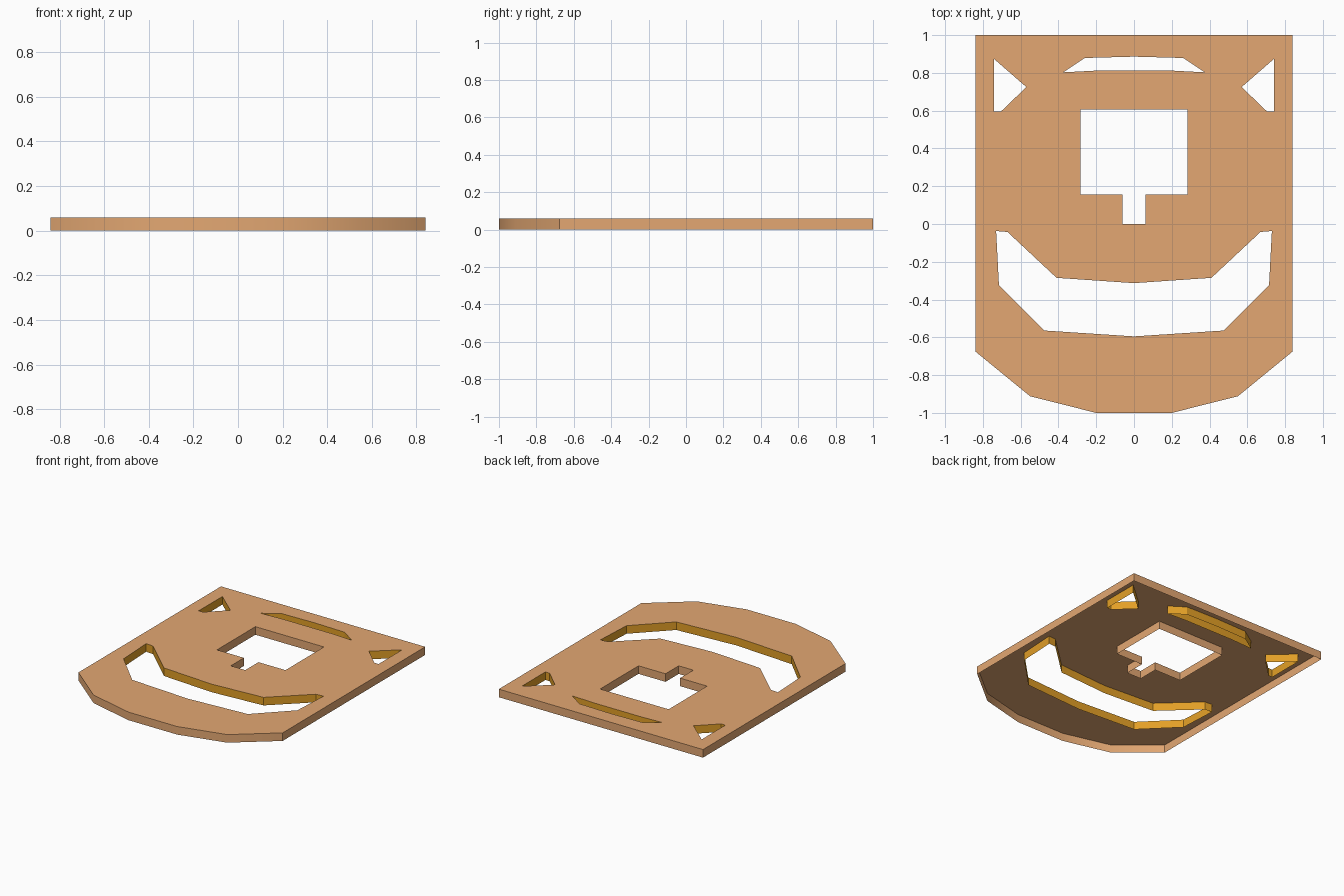
import bpy, bmesh, math

if "Cube" in bpy.data.objects:
    bpy.data.objects.remove(bpy.data.objects["Cube"])

THICK = 0.06


def material(name, rgb):
    m = bpy.data.materials.new(name)
    m.diffuse_color = (*rgb, 1)
    m.use_nodes = True
    m.node_tree.nodes["Principled BSDF"].inputs["Base Color"].default_value = m.diffuse_color
    return m


def mirrored(half):
    """Close a right-hand half outline with its mirror image."""
    return half + [(-x, y) for x, y in reversed(half) if x > 0]


# Outlines: right halves listed top to bottom
outer = mirrored([(0.84, 1), (0.84, -0.675), (0.55, -0.912), (0.2, -1)])
window = mirrored([(0.282, 0.607), (0.282, 0.155), (0.06, 0.155), (0.06, 0)])
top_slot = mirrored([(0, 0.886), (0.26, 0.879), (0.375, 0.803), (0.2, 0.812)])
smile = mirrored([(0, -0.313), (0.41, -0.285), (0.67, -0.042), (0.73, -0.037),
                  (0.715, -0.323), (0.475, -0.564), (0, -0.595)])
corner = [(0.57, 0.725), (0.74, 0.873), (0.74, 0.595), (0.705, 0.595)]
corner_left = [(-x, y) for x, y in corner]

bm = bmesh.new()
rim = []

# Vertical walls: tan outside and in the window, orange in the other cut-outs
for outline, slot in [(outer, 0), (window, 0), (top_slot, 1),
                      (smile, 1), (corner, 1), (corner_left, 1)]:
    low = [bm.verts.new((x, y, 0)) for x, y in outline]
    high = [bm.verts.new((x, y, THICK)) for x, y in outline]
    for i in range(len(outline)):
        j = (i + 1) % len(outline)
        wall = bm.faces.new((low[i], low[j], high[j], high[i]))
        wall.material_index = slot
        rim.append(bm.edges.get((high[i], high[j])))

# Flat top with open cut-outs; the underside is an open shell
bmesh.ops.triangle_fill(bm, edges=rim, use_beauty=True,
                        use_dissolve=False, normal=(0, 0, 1))
bmesh.ops.recalc_face_normals(bm, faces=bm.faces[:])
top = max(bm.faces, key=lambda f: abs(f.normal.z))
if top.normal.z < 0:
    bmesh.ops.reverse_faces(bm, faces=bm.faces[:])

mesh = bpy.data.meshes.new("cutout_plate")
bm.to_mesh(mesh)
bm.free()
mesh.materials.append(material("tan", (0.77, 0.39, 0.17)))
mesh.materials.append(material("orange", (0.77, 0.35, 0.02)))

plate = bpy.data.objects.new("cutout_plate", mesh)
bpy.context.collection.objects.link(plate)
bpy.context.view_layer.objects.active = plate
plate.select_set(True)
bpy.ops.object.shade_smooth_by_angle(angle=math.radians(30))
